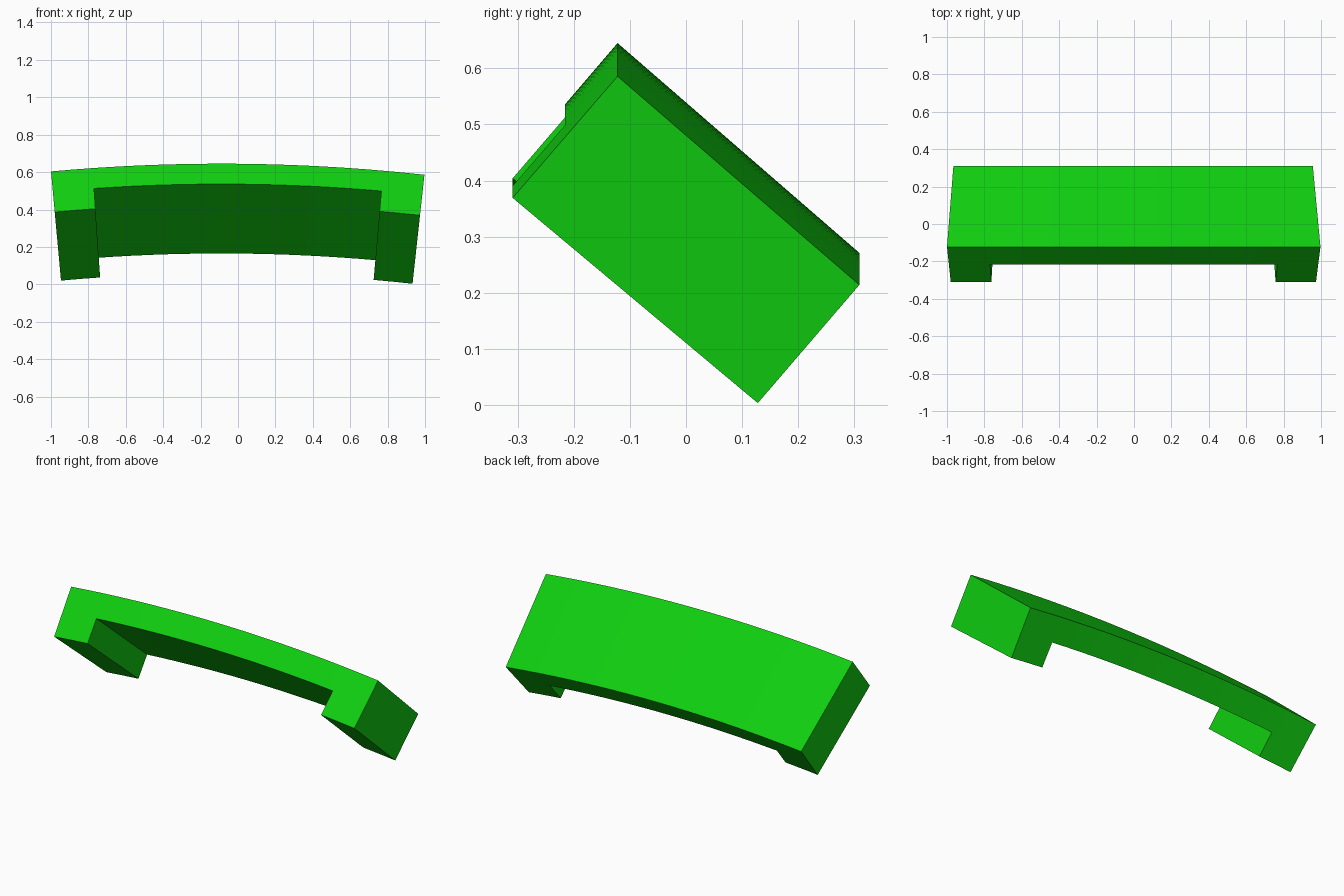
import bpy
import bmesh
import math
from collections import Counter

cube = bpy.data.objects.get("Cube")
if cube:
    bpy.data.objects.remove(cube, do_unlink=True)

# Single flat green
green = bpy.data.materials.new("bright_green")
green.use_nodes = True
colour = (0.005, 0.62, 0.005, 1.0)
green.diffuse_color = colour
green.node_tree.nodes["Principled BSDF"].inputs["Base Color"].default_value = colour

# The bracket is bent about an axis along y
RADIUS, CENTRE_X, TOP_Z = 10.0, -0.09, 0.645
LEFT, LEFT_INNER, RIGHT_INNER, RIGHT = -0.0911, -0.0688, 0.0867, 0.1089
LEG_STEPS, SPAN_STEPS = 2, 16

# Slanted side outline as (y, depth below the top of the arch)
FRONT_TOP, FRONT_BOTTOM = (-0.122, 0.0), (-0.309, 0.218)
REAR_TOP, REAR_BOTTOM = (0.309, 0.374), (0.128, 0.586)


def middle(a, b):
    return ((a[0] + b[0]) / 2, (a[1] + b[1]) / 2)


# Layers from top to bottom: plate top, underside of plate, foot of legs
layers = [(FRONT_TOP, REAR_TOP),
          (middle(FRONT_TOP, FRONT_BOTTOM), middle(REAR_TOP, REAR_BOTTOM)),
          (FRONT_BOTTOM, REAR_BOTTOM)]


def steps(a, b, n):
    return [a + (b - a) * i / n for i in range(n)]


angles = (steps(LEFT, LEFT_INNER, LEG_STEPS)
          + steps(LEFT_INNER, RIGHT_INNER, SPAN_STEPS)
          + steps(RIGHT_INNER, RIGHT, LEG_STEPS) + [RIGHT])


def bend(angle, point):
    y, depth = point
    r = RADIUS - depth
    return (CENTRE_X + r * math.sin(angle), y,
            TOP_Z - RADIUS + r * math.cos(angle))


# Cells of the plate and the two legs; faces shared by two cells are dropped
cells = [(i, 0) for i in range(len(angles) - 1)]
cells += [(i, 1) for i in range(len(angles) - 1)
          if i < LEG_STEPS or i >= LEG_STEPS + SPAN_STEPS]


def cell_faces(i, j):
    a, b, c, d = (i, j, 0), (i + 1, j, 0), (i + 1, j + 1, 0), (i, j + 1, 0)
    e, f, g, h = [(p[0], p[1], 1) for p in (a, b, c, d)]
    return [(a, d, c, b), (e, f, g, h), (a, b, f, e),
            (d, h, g, c), (a, e, h, d), (b, c, g, f)]


faces = [f for cell in cells for f in cell_faces(*cell)]
uses = Counter(frozenset(f) for f in faces)

bm = bmesh.new()
verts = {}
for face in faces:
    if uses[frozenset(face)] > 1:
        continue
    for key in face:
        if key not in verts:
            i, j, k = key
            verts[key] = bm.verts.new(bend(angles[i], layers[j][k]))
    bm.faces.new([verts[key] for key in face])
bmesh.ops.recalc_face_normals(bm, faces=bm.faces)

mesh = bpy.data.meshes.new("curved_bracket")
bm.to_mesh(mesh)
bm.free()
mesh.materials.append(green)
bracket = bpy.data.objects.new("curved_bracket", mesh)
bpy.context.collection.objects.link(bracket)

# Smooth the arch, keep the corners crisp
bpy.ops.object.select_all(action="DESELECT")
bracket.select_set(True)
bpy.context.view_layer.objects.active = bracket
bpy.ops.object.shade_smooth_by_angle(angle=math.radians(30))
